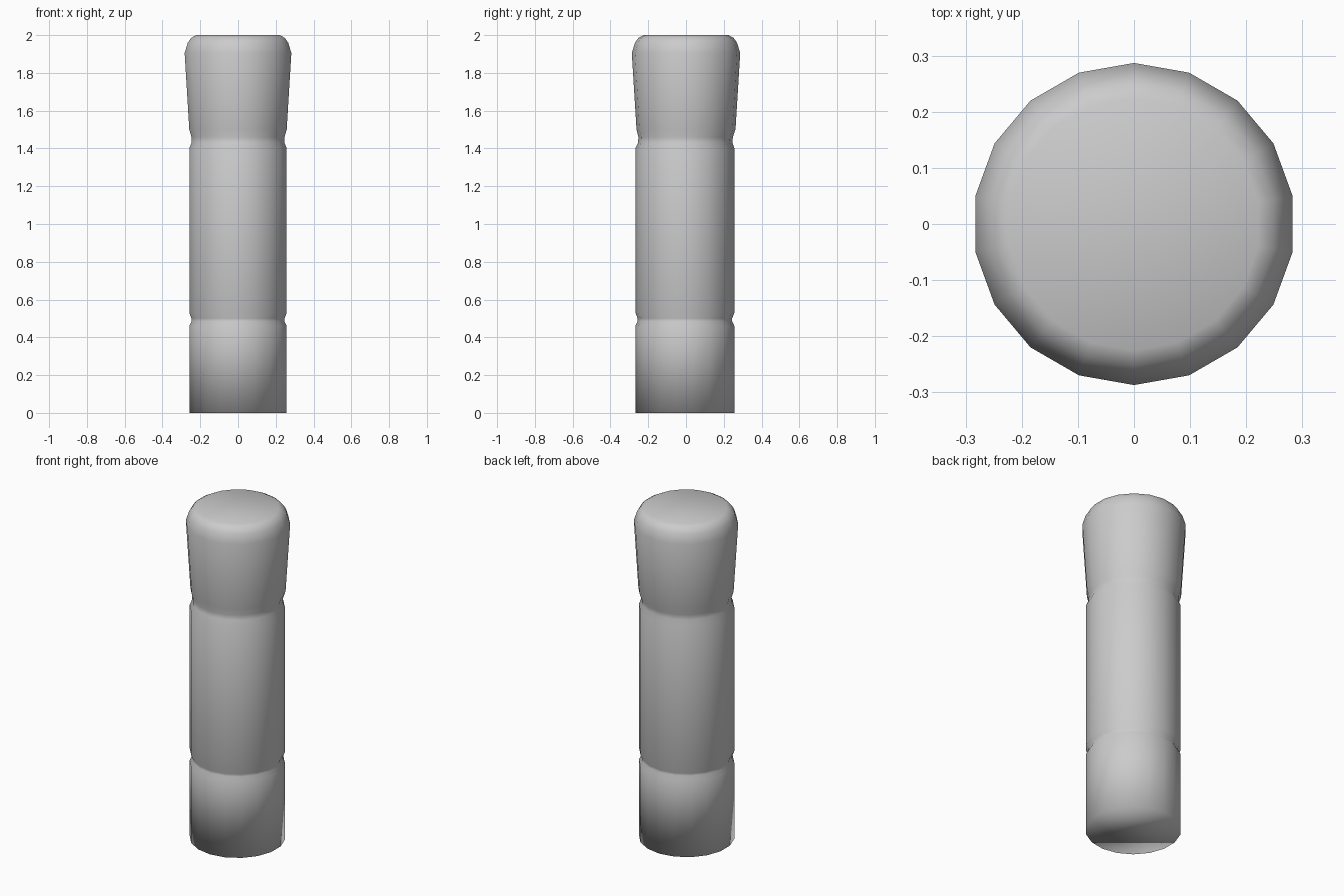
import bpy, bmesh, math

if "Cube" in bpy.data.objects:
    bpy.data.objects.remove(bpy.data.objects["Cube"])

SIDES = 18

# Profile: radius, height, y offset (the shaft sits slightly forward of the head)
profile = [
    (0.262, 0.00, -0.006), (0.262, 0.46, -0.006),
    (0.250, 0.485, -0.006), (0.250, 0.50, -0.006),    # lower groove
    (0.262, 0.53, -0.006), (0.262, 1.40, -0.006),
    (0.250, 1.43, -0.004), (0.250, 1.46, -0.002),     # upper groove
    (0.262, 1.50, 0.0), (0.287, 1.905, 0.0),          # flared head
    (0.270, 1.96, 0.0), (0.252, 1.985, 0.0), (0.225, 2.0, 0.0),
]

bm = bmesh.new()
rings = []
for r, z, y in profile:
    ring = []
    for i in range(SIDES):
        a = math.pi / 2 + 2 * math.pi * i / SIDES
        ring.append(bm.verts.new((r * math.cos(a), y + r * math.sin(a), z)))
    rings.append(ring)

# Side walls
for low, high in zip(rings, rings[1:]):
    for i in range(SIDES):
        j = (i + 1) % SIDES
        bm.faces.new((low[i], low[j], high[j], high[i]))

# End caps
bm.faces.new(rings[0][::-1])
bm.faces.new(rings[-1])
for f in bm.faces:
    f.smooth = True

mesh = bpy.data.meshes.new("handle_grip")
bm.to_mesh(mesh)
bm.free()
bpy.context.collection.objects.link(bpy.data.objects.new("handle_grip", mesh))
